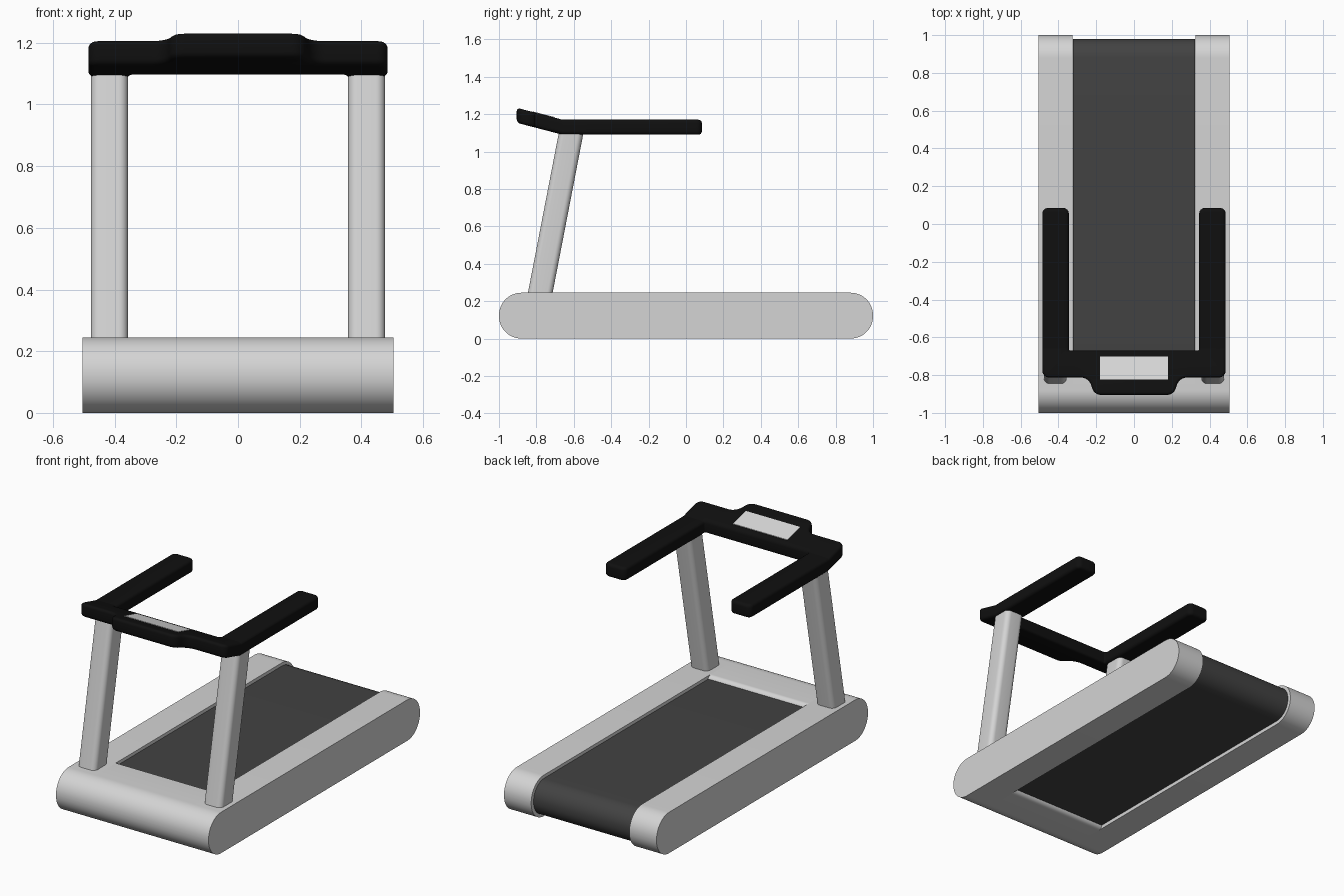
import bpy, bmesh, math
from mathutils import Vector

cube = bpy.data.objects.get("Cube")
if cube:
    bpy.data.objects.remove(cube, do_unlink=True)


def material(name, r, g, b):
    m = bpy.data.materials.new(name)
    m.use_nodes = True
    m.diffuse_color = (r, g, b, 1)
    m.node_tree.nodes["Principled BSDF"].inputs["Base Color"].default_value = (r, g, b, 1)
    return m


SILVER = material("silver_grey", 0.66, 0.66, 0.66)
BELT = material("dark_rubber", 0.055, 0.055, 0.055)
BLACK = material("black_plastic", 0.005, 0.005, 0.005)
SCREEN = material("light_screen", 0.7, 0.7, 0.7)


def rounded(corners, seg=8):
    """Outline with each corner (x, y, radius) replaced by an arc."""
    out = []
    for i, (x, y, r) in enumerate(corners):
        p = Vector((x, y))
        before = (Vector(corners[i - 1][:2]) - p).normalized()
        after = (Vector(corners[(i + 1) % len(corners)][:2]) - p).normalized()
        half = before.angle(after) / 2
        centre = p + (before + after).normalized() * r / math.sin(half)
        reach = r / math.tan(half)
        a = (p + before * reach - centre).normalized()
        b = (p + after * reach - centre).normalized()
        out += [centre + a.slerp(b, k / seg) * r for k in range(seg + 1)]
    return out


def rect(u0, u1, v0, v1, r_low, r_high):
    return [(u0, v0, r_low), (u1, v0, r_high), (u1, v1, r_high), (u0, v1, r_low)]


def prism(name, outline, low, high, mat, axis="z", rim=0, bend=None, warp=None):
    """Extrude an outline along x or z, then optionally round its rims and warp it."""
    bm = bmesh.new()
    place = (lambda p: (low, p.x, p.y)) if axis == "x" else (lambda p: (p.x, p.y, low))
    face = bm.faces.new([bm.verts.new(place(p)) for p in outline])
    moved = bmesh.ops.extrude_face_region(bm, geom=[face], use_keep_orig=True)["geom"]
    step = Vector((high - low, 0, 0)) if axis == "x" else Vector((0, 0, high - low))
    bmesh.ops.translate(bm, vec=step, verts=[v for v in moved if isinstance(v, bmesh.types.BMVert)])
    bmesh.ops.recalc_face_normals(bm, faces=bm.faces)
    if rim:
        rims = [e for e in bm.edges if abs(e.verts[0].co.z - e.verts[1].co.z) < 1e-6]
        bmesh.ops.bevel(bm, geom=rims, offset=rim, segments=4, profile=0.5, affect="EDGES")
    if bend is not None:
        bmesh.ops.triangulate(bm, faces=bm.faces)
        cut = bmesh.ops.bisect_plane(bm, geom=bm.verts[:] + bm.edges[:] + bm.faces[:],
                                     plane_co=(0, bend, 0), plane_no=(0, 1, 0))["geom_cut"]
        creases = [e for e in cut if isinstance(e, bmesh.types.BMEdge)]
    else:
        creases = []
    if warp:
        for v in bm.verts:
            v.co = warp(v.co)
    bmesh.ops.recalc_face_normals(bm, faces=bm.faces)
    mesh = bpy.data.meshes.new(name)
    for e in creases:
        e.smooth = False
    bm.to_mesh(mesh)
    bm.free()
    mesh.materials.append(mat)
    obj = bpy.data.objects.new(name, mesh)
    bpy.context.collection.objects.link(obj)
    bpy.ops.object.select_all(action="DESELECT")
    obj.select_set(True)
    bpy.context.view_layer.objects.active = obj
    bpy.ops.object.shade_smooth_by_angle(angle=math.radians(35))
    return obj


# Deck: two side rails joined by a front bar, with the belt between them
INNER, OUTER, DECK = 0.325, 0.505, 0.245
rail = rounded(rect(-1, 1, 0, DECK, 0.12, 0.12), 16)
bar = rounded(rect(-1, -0.67, 0, DECK, 0.12, 0.03), 16)
loop = rounded(rect(-0.8, 0.98, 0.02, 0.227, 0.1, 0.1), 16)
prism("left_rail", rail, INNER, OUTER, SILVER, "x")
prism("right_rail", rail, -OUTER, -INNER, SILVER, "x")
prism("front_bar", bar, -INNER, INNER, SILVER, "x")
prism("running_belt", loop, -INNER + 0.002, INNER - 0.002, BELT, "x")


# Posts lean back as they rise
def lean(co):
    return Vector((co.x, co.y + 0.193 * (co.z - DECK), co.z))


for side, x in (("left", 0.417), ("right", -0.417)):
    section = rounded(rect(x - 0.06, x + 0.06, -0.845, -0.713, 0.03, 0.03))
    prism(side + "_post", section, 0.2, 1.12, SILVER, warp=lean)

# Console: one piece with both handrails, its front part tilted upward
BEND = -0.66


def tilt(co):
    return Vector((co.x, co.y, co.z + 0.26 * max(0, BEND - co.y)))


half = [(0.345, -0.67, 0.008), (0.345, 0.085, 0.03), (0.485, 0.085, 0.03),
        (0.485, -0.812, 0.035), (0.24, -0.812, 0.06), (0.21, -0.905, 0.05)]
plan = half + [(-x, y, r) for x, y, r in reversed(half)]
prism("console", rounded(plan), 1.09, 1.17, BLACK, rim=0.018, bend=BEND, warp=tilt)

# Screen plate flush on the tilted part
plate = [Vector(p) for p in ((-0.18, -0.822), (0.18, -0.822), (0.18, -0.702), (-0.18, -0.702))]
prism("screen", plate, 1.168, 1.173, SCREEN, warp=tilt)
